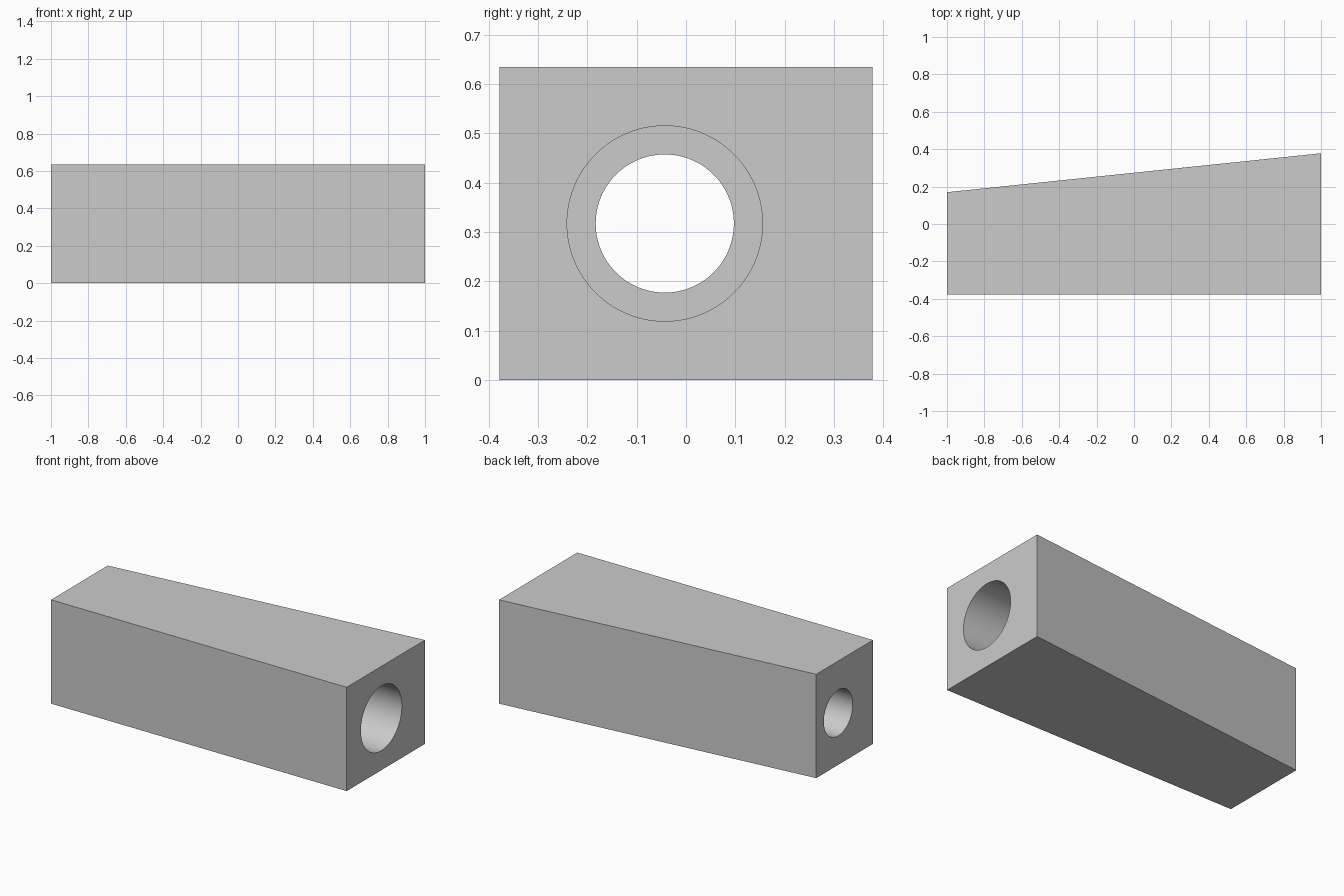
import bpy
import bmesh
import math
from mathutils import Vector, Matrix

if "Cube" in bpy.data.objects:
    bpy.data.objects.remove(bpy.data.objects["Cube"], do_unlink=True)

HEIGHT = 0.635
FRONT_Y = -0.378
BORE_Y, BORE_Z = -0.043, HEIGHT / 2

grey = bpy.data.materials.new("plain grey")
grey.use_nodes = True
colour = (0.6, 0.6, 0.6, 1)
grey.diffuse_color = colour
grey.node_tree.nodes["Principled BSDF"].inputs["Base Color"].default_value = colour


def add_object(name, bm):
    bmesh.ops.recalc_face_normals(bm, faces=bm.faces)
    mesh = bpy.data.meshes.new(name)
    bm.to_mesh(mesh)
    bm.free()
    mesh.materials.append(grey)
    obj = bpy.data.objects.new(name, mesh)
    bpy.context.collection.objects.link(obj)
    return obj


# Tapered block: plan outline raised to full height
bm = bmesh.new()
outline = [(-1, FRONT_Y), (1, FRONT_Y), (1, 0.378), (-1, 0.17)]
base = bm.faces.new([bm.verts.new((x, y, 0)) for x, y in outline])
raised = bmesh.ops.extrude_face_region(bm, geom=[base], use_keep_orig=True)
top = [v for v in raised["geom"] if isinstance(v, bmesh.types.BMVert)]
bmesh.ops.translate(bm, verts=top, vec=(0, 0, HEIGHT))
block = add_object("tapered_block", bm)

# Stepped bore: wide from the left end, narrow to the right end
bm = bmesh.new()
profile = [(-1.1, 0), (-1.1, 0.14), (0, 0.14), (0, 0.198), (1.1, 0.198), (1.1, 0)]
verts = [bm.verts.new((x, BORE_Y, BORE_Z + r)) for x, r in profile]
edges = [bm.edges.new(pair) for pair in zip(verts, verts[1:])]
bmesh.ops.spin(bm, geom=verts + edges, cent=(0, BORE_Y, BORE_Z), axis=(1, 0, 0),
               angle=math.tau, steps=96)
bmesh.ops.remove_doubles(bm, verts=bm.verts, dist=0.0001)
cutter = add_object("bore_cutter", bm)
cutter.hide_render = True

# Cut the bore, then discard the cutter
cut = block.modifiers.new("bore", "BOOLEAN")
cut.operation = "DIFFERENCE"
cut.solver = "EXACT"
cut.object = cutter
bpy.ops.object.select_all(action="DESELECT")
bpy.context.view_layer.objects.active = block
block.select_set(True)
bpy.ops.object.modifier_apply(modifier=cut.name)
bpy.data.objects.remove(cutter, do_unlink=True)
bpy.ops.object.shade_smooth_by_angle(angle=math.radians(30))
